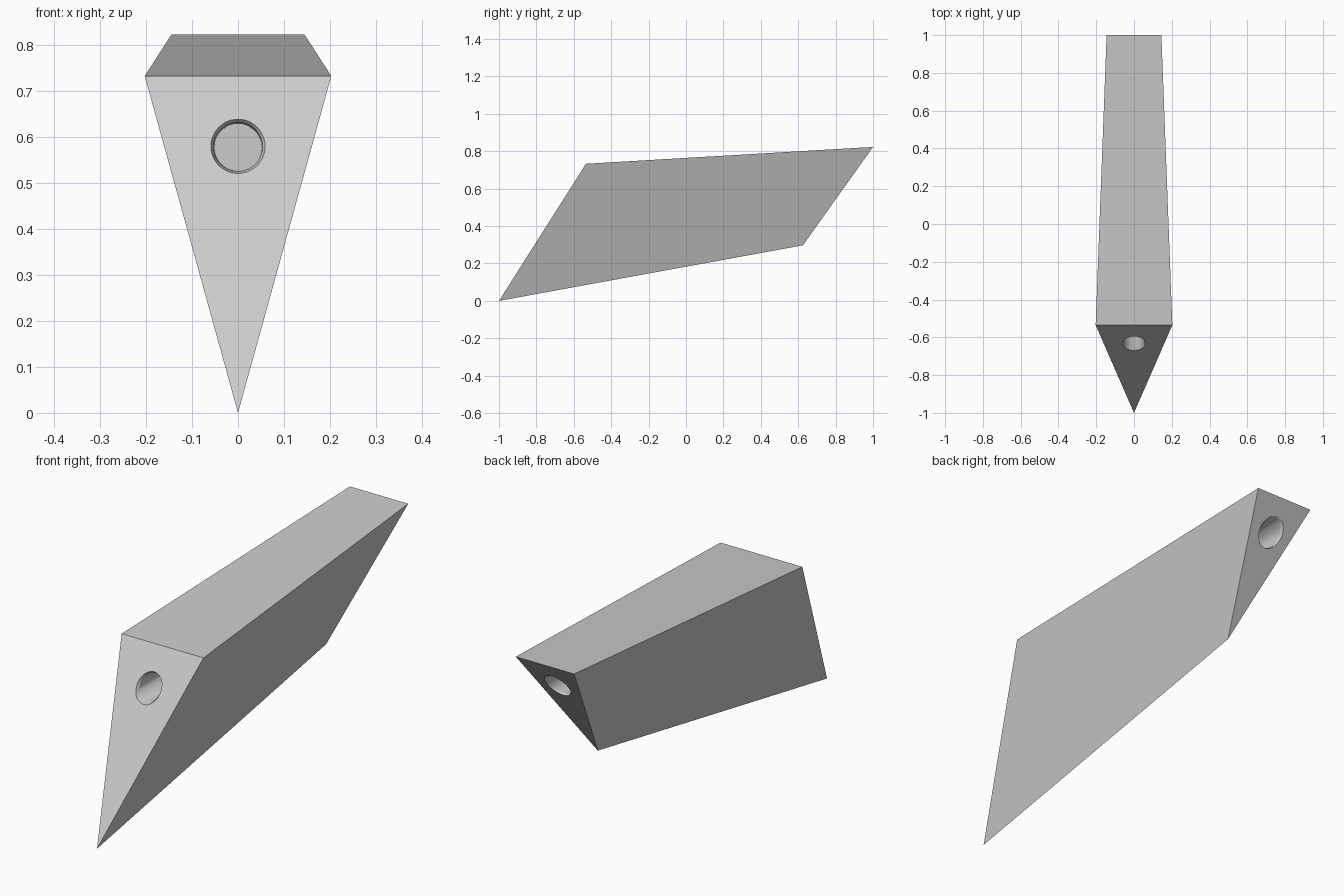
import bpy
import bmesh
import math

if "Cube" in bpy.data.objects:
    bpy.data.objects.remove(bpy.data.objects["Cube"], do_unlink=True)

grey = bpy.data.materials.new("light grey")
grey.use_nodes = True
colour = (0.6, 0.6, 0.6, 1)
grey.diffuse_color = colour
grey.node_tree.nodes["Principled BSDF"].inputs["Base Color"].default_value = colour


def loft(name, rings):
    """Closed solid through matching rings of points."""
    bm = bmesh.new()
    loops = [[bm.verts.new(p) for p in ring] for ring in rings]
    for a, b in zip(loops, loops[1:]):
        for i in range(len(a)):
            j = (i + 1) % len(a)
            bm.faces.new((a[i], a[j], b[j], b[i]))
    bm.faces.new(loops[0])
    bm.faces.new(loops[-1])
    bmesh.ops.recalc_face_normals(bm, faces=bm.faces)
    mesh = bpy.data.meshes.new(name)
    bm.to_mesh(mesh)
    bm.free()
    obj = bpy.data.objects.new(name, mesh)
    bpy.context.collection.objects.link(obj)
    mesh.materials.append(grey)
    return obj


def ring(y, z, radius, slope, sides=48):
    """Circle seen along y, slanted to lie on a sloping face."""
    points = []
    for i in range(sides):
        a = 2 * math.pi * i / sides
        dz = radius * math.sin(a)
        points.append((radius * math.cos(a), y + slope * dz, z + dz))
    return points


def end_triangle(half_width, top_y, top_z, tip_y, tip_z):
    return [(-half_width, top_y, top_z), (half_width, top_y, top_z), (0, tip_y, tip_z)]


# Tapered triangular wedge with slanted ends
wedge = loft("wedge_body", [
    end_triangle(0.203, -0.535, 0.733, -1, 0),
    end_triangle(0.145, 1, 0.823, 0.625, 0.297),
])


# Blind round holes with a chamfered lip, one in each end
def drill(name, y, z, slope, inward):
    cutter = loft(name, [
        ring(y - 0.03 * inward, z, 0.06, slope),
        ring(y, z, 0.059, slope),
        ring(y + 0.012 * inward, z - 0.001, 0.053, slope),
        ring(y + 0.35 * inward, z - 0.002, 0.051, 0),
    ])
    cutter.hide_render = True
    cutter.hide_set(True)
    cut = wedge.modifiers.new(name, "BOOLEAN")
    cut.operation = "DIFFERENCE"
    cut.solver = "EXACT"
    cut.object = cutter
    return cutter


cutters = [
    drill("front_hole_cutter", -0.632, 0.58, 0.465 / 0.733, 1),
    drill("back_hole_cutter", 0.911, 0.698, 0.375 / 0.526, -1),
]

# Apply the cuts, then smooth only the round walls
bpy.ops.object.select_all(action="DESELECT")
wedge.select_set(True)
bpy.context.view_layer.objects.active = wedge
for modifier in list(wedge.modifiers):
    bpy.ops.object.modifier_apply(modifier=modifier.name)
for cutter in cutters:
    bpy.data.objects.remove(cutter, do_unlink=True)
bpy.ops.object.shade_smooth_by_angle(angle=math.radians(25))
